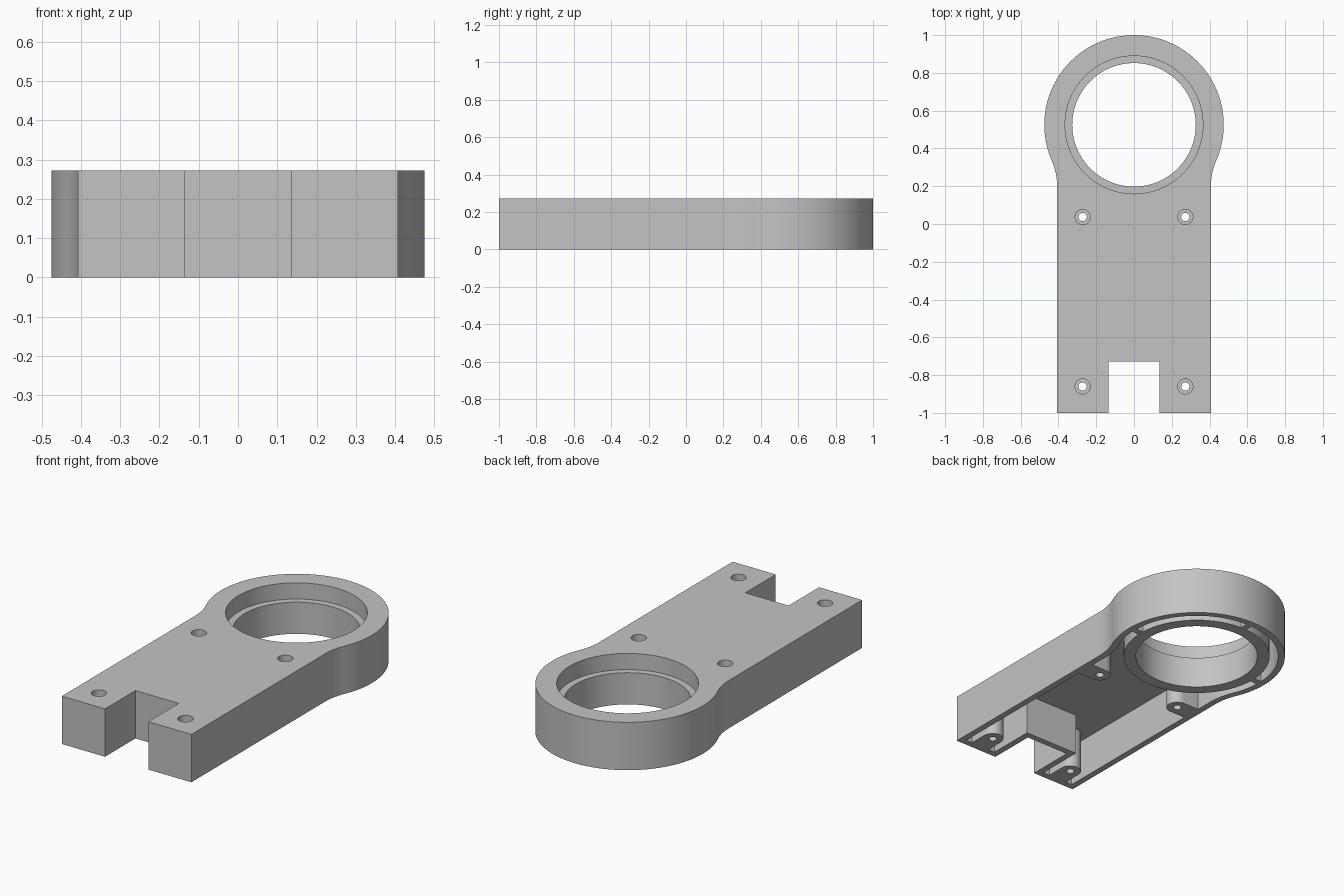
import bpy, bmesh, math
from mathutils import Vector

if "Cube" in bpy.data.objects:
    bpy.data.objects.remove(bpy.data.objects["Cube"])

H = 0.272                      # total height
T = 0.036                      # wall and top plate thickness
W = 0.407                      # half width of the arm
NX, NY = 0.136, -0.727         # notch half width and back edge
RY, RR = 0.525, 0.475          # ring centre and outer radius
FR = 0.34                      # blend radius between arm and ring
HOLES = [(s * 0.272, y) for s in (-1, 1) for y in (0.037, -0.86)]

grey = bpy.data.materials.new("light_grey")
grey.diffuse_color = (0.55, 0.55, 0.55, 1)
grey.use_nodes = True
grey.node_tree.nodes["Principled BSDF"].inputs["Base Color"].default_value = grey.diffuse_color


def prism(name, pts, z0, z1):
    """Extrude a closed 2D profile from z0 to z1."""
    bm = bmesh.new()
    face = bm.faces.new([bm.verts.new((x, y, z0)) for x, y in pts])
    new = bmesh.ops.extrude_face_region(bm, geom=[face])["geom"]
    bmesh.ops.translate(bm, vec=Vector((0, 0, z1 - z0)),
                        verts=[v for v in new if isinstance(v, bmesh.types.BMVert)])
    bmesh.ops.recalc_face_normals(bm, faces=bm.faces)
    mesh = bpy.data.meshes.new(name)
    bm.to_mesh(mesh)
    bm.free()
    mesh.materials.append(grey)
    ob = bpy.data.objects.new(name, mesh)
    bpy.context.collection.objects.link(ob)
    return ob


def arc(cx, cy, r, a0, a1, n):
    return [(cx + r * math.cos(a0 + (a1 - a0) * i / n),
             cy + r * math.sin(a0 + (a1 - a0) * i / n)) for i in range(n + 1)]


def disc(name, x, y, r, z0, z1, n=48):
    return prism(name, arc(x, y, r, 0, 2 * math.pi, n)[:-1], z0, z1)


def box(name, x0, x1, y0, y1, z0, z1):
    x0, x1 = sorted((x0, x1))
    return prism(name, [(x0, y0), (x1, y0), (x1, y1), (x0, y1)], z0, z1)


def outline(t):
    """Paddle outline with notch, moved inward by t."""
    cx = W + FR
    dy = math.sqrt((RR + FR) ** 2 - cx ** 2)
    phi = math.atan2(dy, cx)
    half = [(NX + t, NY + t), (NX + t, -1 + t), (W - t, -1 + t)]
    half += arc(cx, RY - dy, FR + t, math.pi, math.pi - phi, 10)
    half += arc(0, RY, RR - t, -phi, math.pi / 2, 48)[1:]
    return half + [(-x, y) for x, y in reversed(half[:-1])]


def cut(target, cutter):
    """Subtract the cutter and delete it."""
    mod = target.modifiers.new("cut", "BOOLEAN")
    mod.operation = "DIFFERENCE"
    mod.solver = "EXACT"
    mod.object = cutter
    bpy.context.view_layer.objects.active = target
    bpy.ops.object.modifier_apply(modifier=mod.name)
    bpy.data.objects.remove(cutter, do_unlink=True)


# Solid arm with ring end
arm = prism("bracket_arm", outline(0), 0, H)

# Underside hollow, keeping the bearing tube, ribs and screw bosses solid
hollow = prism("hollow", outline(T), -0.05, H - T)
cut(hollow, disc("tube_keep", 0, RY, 0.393, -0.1, 0.4, 96))
for x, y in HOLES:
    b = 0.058
    cut(hollow, disc("boss_keep", x, y, b, -0.1, 0.4, 32))
    if y > 0:      # rear bosses join the side walls
        cut(hollow, box("boss_web", x, math.copysign(0.45, x), y - b, y + b, -0.1, 0.4))
    else:          # front bosses join the front wall
        cut(hollow, box("boss_web", x - b, x + b, -1.05, y, -0.1, 0.4))
h = 0.018
for s in (-1, 1):
    cut(hollow, box("rib_keep", s * 0.37, s * 0.46, RY - h, RY + h, -0.1, 0.4))
cut(hollow, box("rib_keep", -h, h, RY + 0.37, RY + 0.46, -0.1, 0.4))
cut(arm, hollow)

# Stepped ring bore
cut(arm, disc("bore", 0, RY, 0.327, -0.1, 0.4, 96))
cut(arm, disc("bore_step", 0, RY, 0.365, 0.18, 0.4, 96))

# Counterbored screw holes
for x, y in HOLES:
    cut(arm, disc("screw_hole", x, y, 0.022, -0.1, 0.4, 32))
    cut(arm, disc("screw_head", x, y, 0.04, 0.136, 0.4, 32))

# Smooth curves, sharp edges
bpy.ops.object.select_all(action="DESELECT")
arm.select_set(True)
bpy.context.view_layer.objects.active = arm
bpy.ops.object.shade_smooth_by_angle(angle=math.radians(30))
